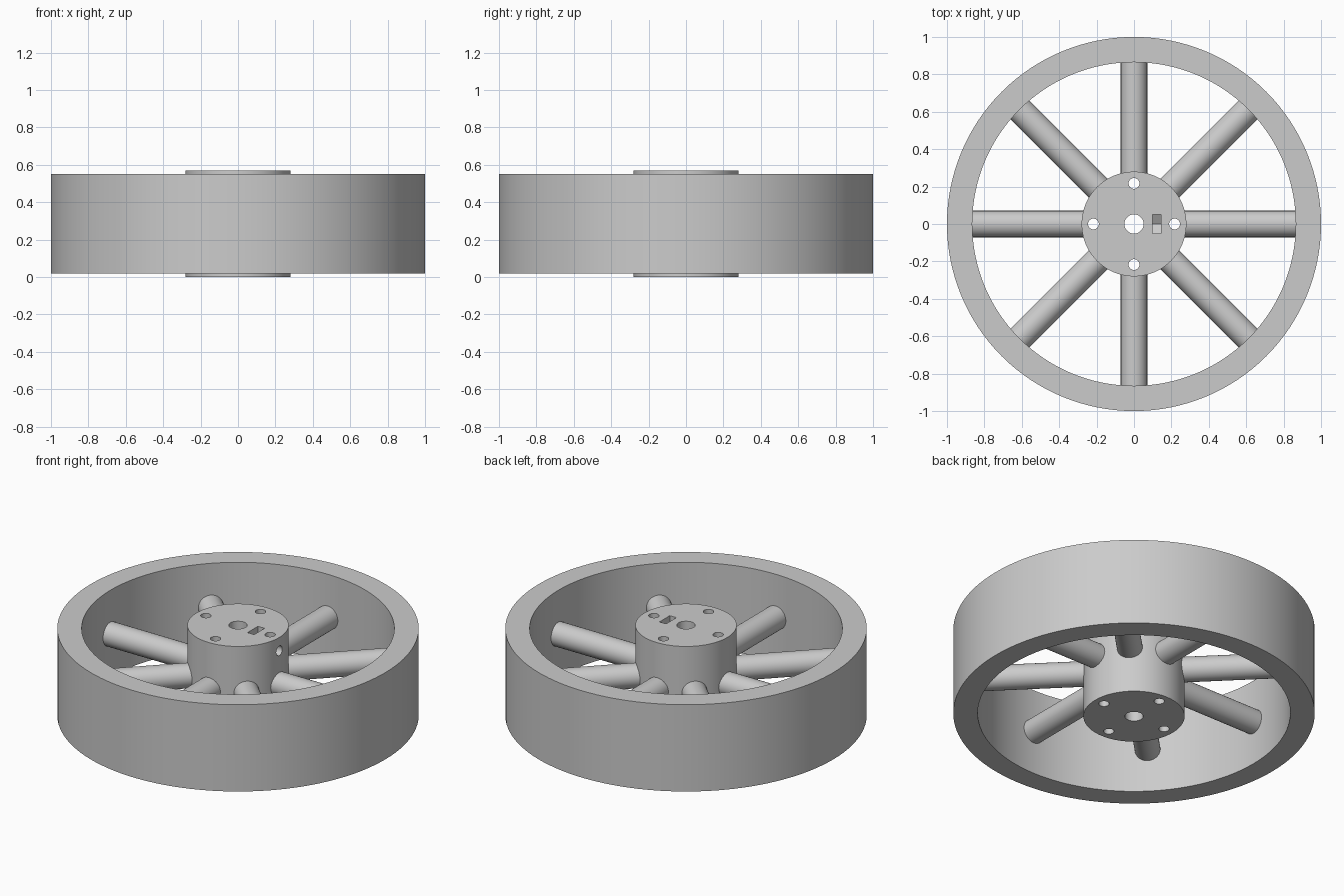
import bpy
import bmesh
import math
from mathutils import Matrix

if "Cube" in bpy.data.objects:
    bpy.data.objects.remove(bpy.data.objects["Cube"], do_unlink=True)

HEIGHT = 0.57
MID = HEIGHT / 2
RIM_OUT, RIM_IN, RIM_WIDTH = 1.0, 0.865, 0.53
HUB_R = 0.28
SCREW_Z = 0.488
NUT_X, NUT_W, NUT_T = 0.122, 0.1, 0.045

grey = bpy.data.materials.new("plain grey")
grey.use_nodes = True
colour = (0.6, 0.6, 0.6, 1)
grey.diffuse_color = colour
grey.node_tree.nodes["Principled BSDF"].inputs["Base Color"].default_value = colour


def make_object(name, bm):
    mesh = bpy.data.meshes.new(name)
    bm.to_mesh(mesh)
    bm.free()
    mesh.materials.append(grey)
    obj = bpy.data.objects.new(name, mesh)
    bpy.context.collection.objects.link(obj)
    return obj


def cylinder(name, radius, length, matrix, sides=48):
    bm = bmesh.new()
    bmesh.ops.create_cone(bm, cap_ends=True, segments=sides, radius1=radius,
                          radius2=radius, depth=length, matrix=matrix)
    return make_object(name, bm)


def box(name, size, centre):
    bm = bmesh.new()
    bmesh.ops.create_cube(bm, size=1, matrix=Matrix.Translation(centre) @ Matrix.Diagonal((*size, 1)))
    return make_object(name, bm)


def activate(obj):
    bpy.ops.object.select_all(action='DESELECT')
    obj.select_set(True)
    bpy.context.view_layer.objects.active = obj


def cut(obj, cutter):
    cutter.hide_render = True
    mod = obj.modifiers.new("cut", 'BOOLEAN')
    mod.operation = 'DIFFERENCE'
    mod.solver = 'EXACT'
    mod.object = cutter
    activate(obj)
    bpy.ops.object.modifier_apply(modifier=mod.name)
    bpy.data.objects.remove(cutter, do_unlink=True)


def smooth(obj):
    activate(obj)
    bpy.ops.object.shade_smooth_by_angle(angle=math.radians(30))


def at(x, y, z):
    return Matrix.Translation((x, y, z))


along_x = Matrix.Rotation(math.pi / 2, 4, 'Y')

# Rim: a broad, thick ring
rim = cylinder("rim", RIM_OUT, RIM_WIDTH, at(0, 0, MID), 128)
cut(rim, cylinder("rim_cutter", RIM_IN, 1, at(0, 0, MID), 128))
smooth(rim)

# Hub with shaft bore and four mounting holes
hub = cylinder("hub", HUB_R, HEIGHT, at(0, 0, MID), 96)
cut(hub, cylinder("bore_cutter", 0.051, 1, at(0, 0, MID)))
for i in range(4):
    a = i * math.pi / 2
    cut(hub, cylinder("mount_cutter", 0.029, 1,
                      at(0.217 * math.cos(a), 0.217 * math.sin(a), MID), 32))

# Set screw hole from the side into the bore
cut(hub, cylinder("screw_cutter", 0.029, 0.36, at(0.19, 0, SCREW_Z) @ along_x, 32))

# Nut slot open at the top, with a pointed hexagonal floor
cut(hub, cylinder("nut_cutter", NUT_W / 2 / math.cos(math.pi / 6), NUT_T,
                  at(NUT_X, 0, SCREW_Z) @ along_x @ Matrix.Rotation(math.pi / 6, 4, 'Z'), 6))
cut(hub, box("slot_cutter", (NUT_T, NUT_W, 0.2), (NUT_X, 0, SCREW_Z + 0.1)))
smooth(hub)

# Eight round spokes from hub to rim
for i in range(8):
    turn = Matrix.Rotation(i * math.pi / 4, 4, 'Z')
    inner, outer = 0.255, 0.89
    spoke = cylinder(f"spoke_{i + 1}", 0.071, outer - inner,
                     at(0, 0, MID) @ turn @ at((inner + outer) / 2, 0, 0) @ along_x)
    smooth(spoke)
